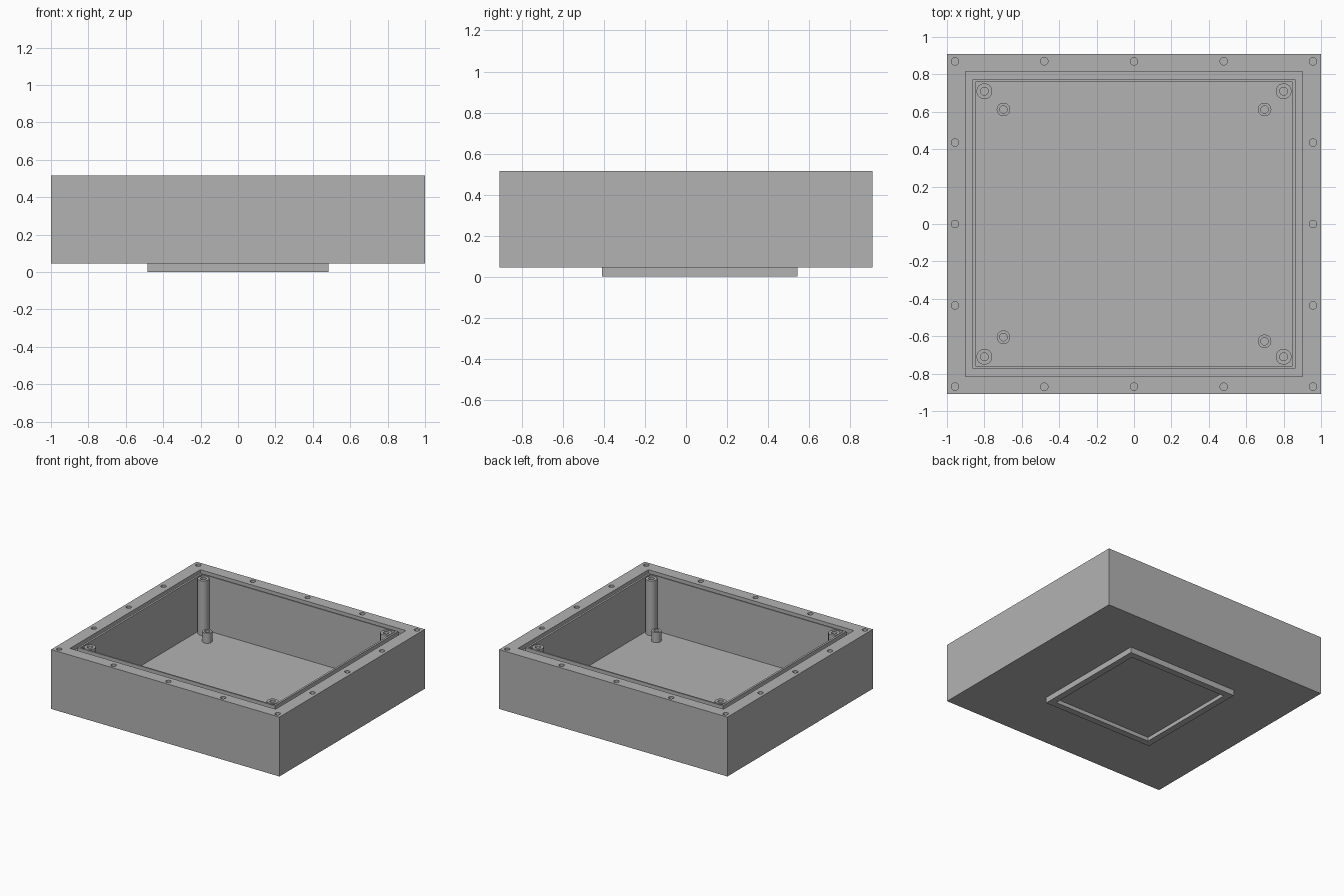
import bpy
import bmesh
from math import cos, sin, pi

old = bpy.data.objects.get("Cube")
if old:
    bpy.data.objects.remove(old, do_unlink=True)

grey = bpy.data.materials.new("plain grey")
grey.use_nodes = True
grey.diffuse_color = (0.45, 0.45, 0.45, 1)
grey.node_tree.nodes["Principled BSDF"].inputs["Base Color"].default_value = (0.45, 0.45, 0.45, 1)


def rect(hx, hy, z, cy=0.0):
    return [(sx * hx, cy + sy * hy, z) for sx, sy in ((-1, -1), (1, -1), (1, 1), (-1, 1))]


def circle(x, y, r, z, n=32):
    return [(x + r * cos(2 * pi * i / n), y + r * sin(2 * pi * i / n), z) for i in range(n)]


def add_loft(bm, loops):
    """Bridge successive loops and cap both ends."""
    rings = [[bm.verts.new(p) for p in loop] for loop in loops]
    n = len(rings[0])
    for a, b in zip(rings, rings[1:]):
        for i in range(n):
            j = (i + 1) % n
            bm.faces.new((a[i], a[j], b[j], b[i]))
    bm.faces.new(rings[0][::-1])
    bm.faces.new(rings[-1])


def make(name, lofts, smooth=False):
    bm = bmesh.new()
    for loops in lofts:
        add_loft(bm, loops)
    bmesh.ops.recalc_face_normals(bm, faces=bm.faces)
    mesh = bpy.data.meshes.new(name)
    bm.to_mesh(mesh)
    bm.free()
    mesh.materials.append(grey)
    obj = bpy.data.objects.new(name, mesh)
    bpy.context.collection.objects.link(obj)
    if smooth:
        bpy.ops.object.select_all(action="DESELECT")
        obj.select_set(True)
        bpy.context.view_layer.objects.active = obj
        bpy.ops.object.shade_smooth_by_angle(angle=pi / 6)
    return obj


BASE, FLOOR, TOP, GROOVE = 0.045, 0.08, 0.515, 0.48

# Open box with a seal groove and thin inner lip around the rim
box = make("enclosure_box", [[
    rect(1, 0.91, BASE), rect(1, 0.91, TOP),
    rect(0.9, 0.815, TOP), rect(0.9, 0.815, GROOVE),
    rect(0.864, 0.772, GROOVE), rect(0.864, 0.772, TOP),
    rect(0.848, 0.76, TOP), rect(0.848, 0.76, FLOOR)]])

# Screw holes around the rim
spots = [(x, s * 0.87) for x in (-0.957, -0.48, 0, 0.48, 0.957) for s in (-1, 1)]
spots += [(s * 0.957, y) for y in (-0.435, 0, 0.435) for s in (-1, 1)]
cutter = make("screw_hole_cutter", [
    [circle(x, y, 0.02, TOP - 0.1), circle(x, y, 0.02, TOP + 0.05)] for x, y in spots])
cutter.hide_render = True
cutter.hide_viewport = True
cutter.display_type = "WIRE"
holes = box.modifiers.new("screw_holes", "BOOLEAN")
holes.operation = "DIFFERENCE"
holes.solver = "EXACT"
holes.object = cutter


# Hollow posts standing on the floor
def post(name, x, y, r, bore, top, depth):
    make(name, [[circle(x, y, r, FLOOR - 0.01), circle(x, y, r, top),
                 circle(x, y, bore, top), circle(x, y, bore, top - depth)]], smooth=True)


for side, sx in (("right", -1), ("left", 1)):
    for end, sy in (("front", -1), ("back", 1)):
        post(f"tall_post_{end}_{side}", sx * 0.8, sy * 0.71, 0.042, 0.021, 0.512, 0.1)
        y = 0.612 if sy > 0 else (-0.605 if sx < 0 else -0.627)
        post(f"short_post_{end}_{side}", sx * 0.698, y, 0.036, 0.02, 0.16, 0.07)

# Raised frame under the base with a shallow recess
CY = 0.067
make("base_frame", [[
    rect(0.485, 0.477, BASE, CY), rect(0.485, 0.477, 0, CY),
    rect(0.433, 0.425, 0, CY), rect(0.433, 0.425, 0.03, CY)]])
